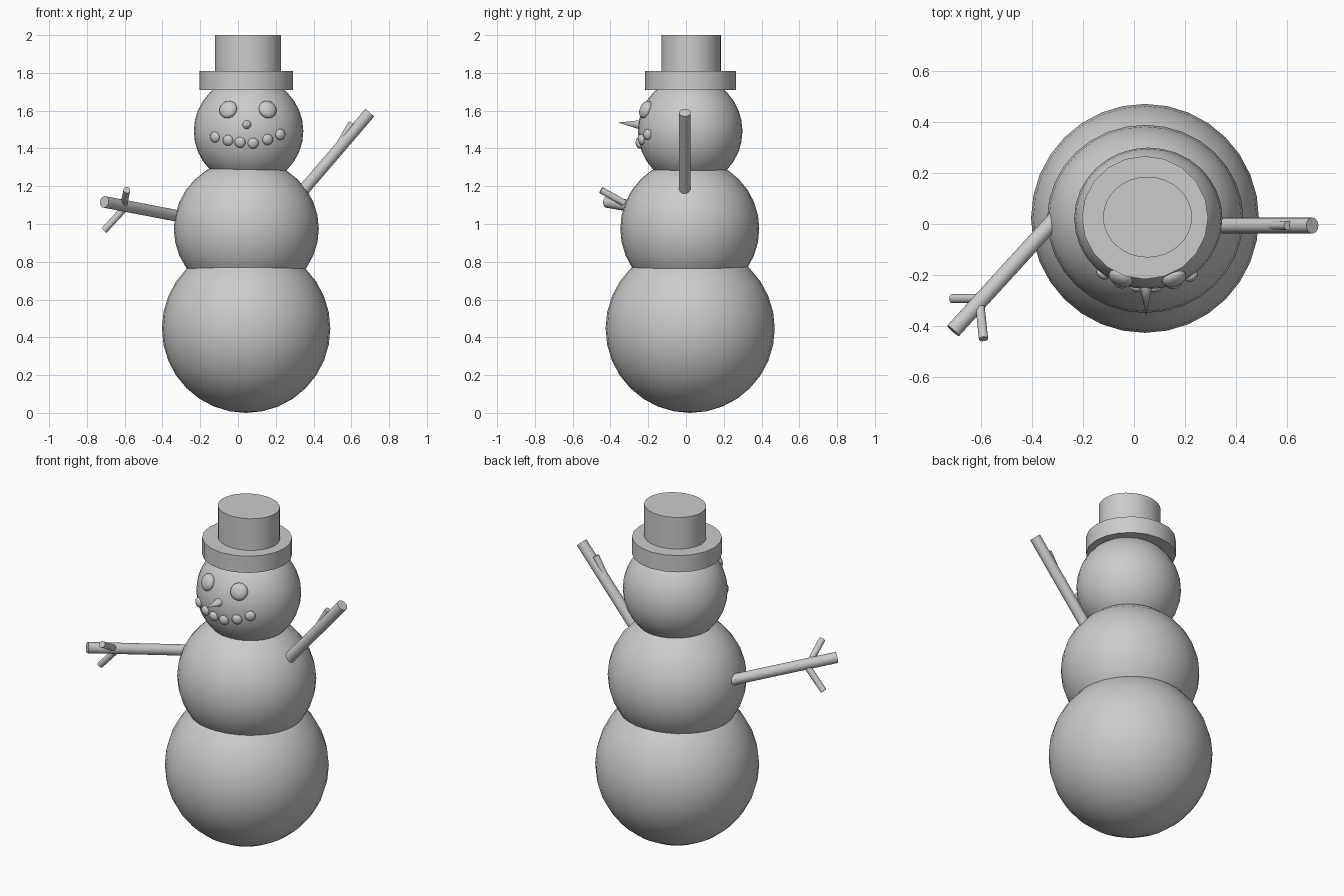
import bpy, math
from mathutils import Vector

if "Cube" in bpy.data.objects:
    bpy.data.objects.remove(bpy.data.objects["Cube"])


def finish(name, angle=40):
    ob = bpy.context.object
    ob.name = name
    bpy.ops.object.transform_apply(location=False, rotation=False, scale=True)
    bpy.ops.object.shade_smooth_by_angle(angle=math.radians(angle))
    return ob


def ball(name, loc, radii, rot=(0, 0, 0), seg=32, rings=16):
    bpy.ops.mesh.primitive_uv_sphere_add(segments=seg, ring_count=rings, radius=1, location=loc, rotation=rot)
    bpy.context.object.scale = radii
    return finish(name)


def disc(name, center, rx, ry, z0, z1, sides):
    bpy.ops.mesh.primitive_cylinder_add(vertices=sides, radius=1, depth=z1 - z0,
                                        location=(center[0], center[1], (z0 + z1) / 2))
    bpy.context.object.scale = (rx, ry, 1)
    return finish(name)


def rod(name, a, b, r0, r1, sides=20):
    a, b = Vector(a), Vector(b)
    d = b - a
    bpy.ops.mesh.primitive_cone_add(vertices=sides, radius1=r0, radius2=r1, depth=d.length,
                                    location=(a + b) / 2,
                                    rotation=d.to_track_quat('Z', 'Y').to_euler())
    return finish(name)


# Snow body
ball("lower_body", (0.043, 0.022, 0.447), (0.446, 0.448, 0.447))
ball("middle_body", (0.044, 0.02, 0.975), (0.384, 0.368, 0.37))
HEAD, HR = Vector((0.056, 0.022, 1.492)), Vector((0.29, 0.277, 0.288))
ball("head", HEAD, HR)

# Hat
disc("hat_brim", (0.043, 0.025), 0.247, 0.241, 1.71, 1.81, 20)
disc("hat_crown", (0.053, 0.027), 0.174, 0.158, 1.80, 2.0, 32)


# Flattened pebbles lying on the front of the head
def pebble(name, x, z, r, depth):
    dx, dz = (x - HEAD.x) / HR.x, (z - HEAD.z) / HR.z
    dy = -math.sqrt(1 - dx * dx - dz * dz)
    n = Vector((dx / HR.x, dy / HR.y, dz / HR.z))
    ball(name, (x, HEAD.y + dy * HR.y, z), (r, r, depth),
         n.to_track_quat('Z', 'Y').to_euler(), 20, 12)


for side, x in (("left", -0.052), ("right", 0.157)):
    pebble("eye_" + side, x, 1.606, 0.049, 0.028)
mouth = [(-0.122, 1.46), (-0.053, 1.443), (0.011, 1.432), (0.08, 1.427), (0.157, 1.447), (0.224, 1.474)]
for i, (x, z) in enumerate(mouth):
    pebble("mouth_pebble_%d" % (i + 1), x, z, 0.029, 0.02)

# Nose
rod("nose", (0.047, -0.22, 1.523), (0.047, -0.36, 1.537), 0.029, 0.0)

# Stick arms with twigs
rod("raised_arm", (0.31, -0.006, 1.137), (0.698, -0.006, 1.59), 0.031, 0.031)
rod("raised_arm_twig", (0.53, -0.006, 1.41), (0.603, -0.006, 1.535), 0.018, 0.018)
rod("side_arm", (-0.29, 0.04, 1.037), (-0.708, -0.418, 1.117), 0.031, 0.031)
rod("side_arm_twig_upper", (-0.605, -0.30, 1.095), (-0.589, -0.45, 1.18), 0.018, 0.018)
rod("side_arm_twig_lower", (-0.59, -0.292, 1.095), (-0.71, -0.292, 0.965), 0.018, 0.018)
